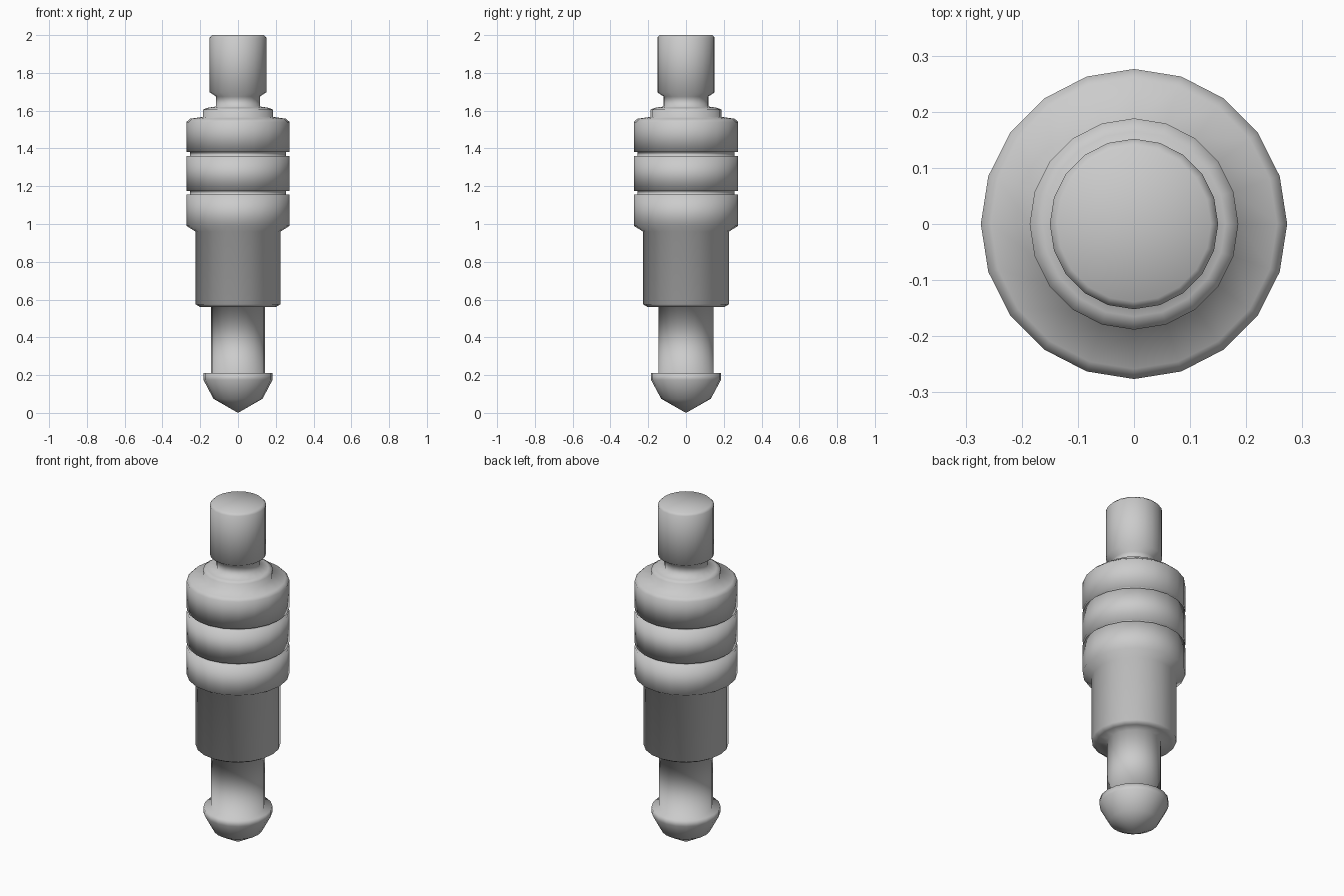
import bpy, bmesh
from math import sin, cos, tau

if "Cube" in bpy.data.objects:
    bpy.data.objects.remove(bpy.data.objects["Cube"])

SIDES = 20


def lathe(name, profile, sides=SIDES):
    """Revolve (radius, z) points, bottom to top, around z; radius 0 makes a pole."""
    bm = bmesh.new()
    rings = []
    for r, z in profile:
        if r == 0:
            rings.append([bm.verts.new((0, 0, z))] * sides)
        else:
            rings.append([bm.verts.new((r * cos(tau * i / sides),
                                        1.012 * r * sin(tau * i / sides), z))
                          for i in range(sides)])
    for lo, hi in zip(rings, rings[1:]):
        for i in range(sides):
            j = (i + 1) % sides
            bm.faces.new(dict.fromkeys((lo[i], lo[j], hi[j], hi[i])))
    bmesh.ops.recalc_face_normals(bm, faces=bm.faces[:])
    for f in bm.faces:
        f.smooth = True
    mesh = bpy.data.meshes.new(name)
    bm.to_mesh(mesh)
    bm.free()
    obj = bpy.data.objects.new(name, mesh)
    bpy.context.collection.objects.link(obj)
    return obj


# pointed tip and flange
tip = [(0, 0), (0.13, 0.075), (0.183, 0.175), (0.183, 0.21)]
# lower shaft and sleeve
lower = [(0.144, 0.21), (0.144, 0.56), (0.2, 0.56), (0.225, 0.575), (0.225, 0.96)]
# three grip bands separated by narrow grooves
bands = [(0.273, 0.99)]
for z in (1.156, 1.36):
    bands += [(0.273, z), (0.254, z), (0.254, z + 0.02), (0.273, z + 0.02)]
bands += [(0.273, 1.54), (0.255, 1.557)]
# collar, neck and plug head
upper = [(0.186, 1.567), (0.186, 1.605), (0.163, 1.615), (0.117, 1.622), (0.117, 1.675),
         (0.15, 1.697), (0.15, 1.987), (0.137, 2.0), (0, 2.0)]

lathe("turned_plug", tip + lower + bands + upper)
